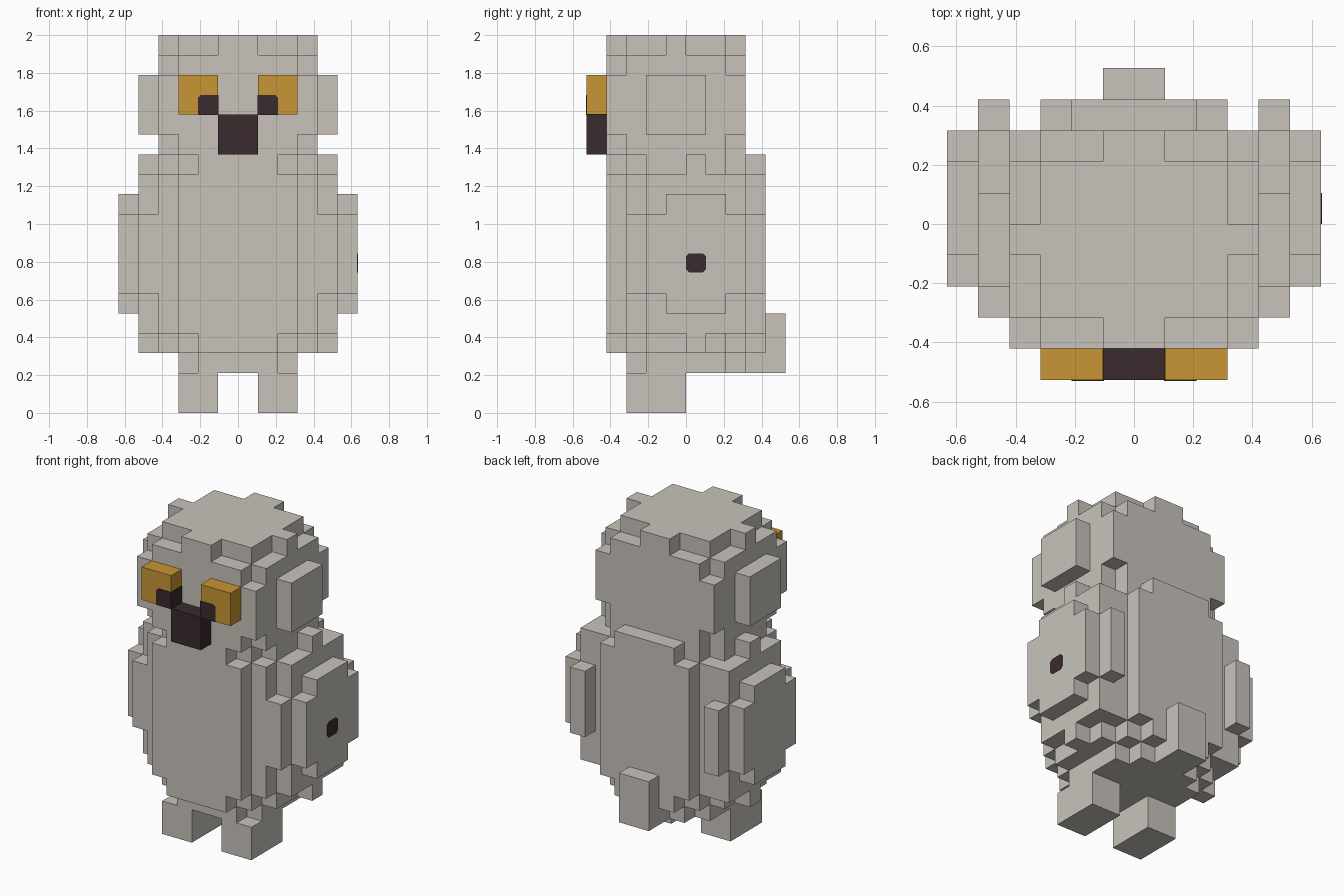
import bpy
import bmesh
from itertools import product
from mathutils import Vector

U = 2 / 19  # edge of one block

old = bpy.data.objects.get("Cube")
if old:
    bpy.data.objects.remove(old, do_unlink=True)


def material(name, rgb):
    mat = bpy.data.materials.new(name)
    mat.use_nodes = True
    color = (*rgb, 1)
    mat.diffuse_color = color
    mat.node_tree.nodes["Principled BSDF"].inputs["Base Color"].default_value = color
    return mat


PLUMAGE = material("pale_grey_plumage", (0.58, 0.55, 0.50))
GOLD = material("gold_eye", (0.58, 0.30, 0.035))
DARK = material("dark_brown", (0.042, 0.024, 0.026))


def finish(name, bm, mat):
    mesh = bpy.data.meshes.new(name)
    bm.normal_update()
    bm.to_mesh(mesh)
    bm.free()
    mesh.materials.append(mat)
    obj = bpy.data.objects.new(name, mesh)
    bpy.context.collection.objects.link(obj)
    return obj


def blocks(name, boxes, mat, side=1):
    """Outer skin of a union of block boxes (x0, x1, y0, y1, z0, z1)."""
    cells = set()
    for x0, x1, y0, y1, z0, z1 in boxes:
        if side < 0:
            x0, x1 = -x1, -x0
        cells.update(product(range(x0, x1), range(y0, y1), range(z0, z1)))
    bm = bmesh.new()
    for cell in cells:
        for axis, step in product(range(3), (0, 1)):
            near = list(cell)
            near[axis] += 2 * step - 1
            if tuple(near) in cells:
                continue
            b, c = (axis + 1) % 3, (axis + 2) % 3
            corners = []
            for db, dc in ((0, 0), (1, 0), (1, 1), (0, 1)):
                p = Vector(cell)
                p[axis] += step
                p[b] += db
                p[c] += dc
                corners.append(bm.verts.new(p * U))
            bm.faces.new(corners if step else corners[::-1])
    bmesh.ops.remove_doubles(bm, verts=bm.verts, dist=U / 100)
    bmesh.ops.dissolve_limit(bm, angle_limit=0.01, verts=bm.verts, edges=bm.edges)
    return finish(name, bm, mat)


def prism(name, outline, axis, lo, hi, mat):
    """Outline of two coordinates extruded along one axis."""
    bm = bmesh.new()

    def point(h, a, b):
        p = [a, b]
        p.insert(axis, h)
        return bm.verts.new(Vector(p) * U)

    face = bm.faces.new([point(lo, a, b) for a, b in outline])
    out = bmesh.ops.extrude_face_region(bm, geom=[face])
    shift = Vector()
    shift[axis] = (hi - lo) * U
    moved = [v for v in out["geom"] if isinstance(v, bmesh.types.BMVert)]
    bmesh.ops.translate(bm, vec=shift, verts=moved)
    bmesh.ops.recalc_face_normals(bm, faces=bm.faces)
    return finish(name, bm, mat)


# Rounded body and head, each a stack of overlapping blocks
blocks("body", [
    (-4, 4, -3, 3, 4, 12), (-3, 3, -4, 4, 4, 12),
    (-2, 2, -4, 4, 3, 13), (-3, 3, -3, 3, 3, 13), (-4, 4, -2, 2, 3, 13),
    (-2, 2, -3, 3, 2, 14), (-3, 3, -2, 2, 2, 14)], PLUMAGE)
blocks("head", [
    (-4, 4, -3, 2, 13, 18), (-3, 3, -4, 3, 13, 18), (-4, 4, -4, 3, 14, 17),
    (-3, 3, -3, 2, 12, 19), (-4, 4, -1, 0, 12, 19), (-1, 1, -4, 3, 12, 19)], PLUMAGE)
blocks("tail", [(-1, 1, 3, 5, 2, 5)], PLUMAGE)
blocks("beak", [(-1, 1, -5, -4, 13, 15)], DARK)

# Paired parts
for side, label in ((1, "left"), (-1, "right")):
    blocks(label + "_wing", [
        (4, 5, -3, 4, 6, 10), (4, 5, -2, 3, 4, 12), (4, 5, 0, 1, 3, 13),
        (5, 6, -2, 3, 6, 10), (5, 6, -1, 2, 5, 11)], PLUMAGE, side)
    blocks(label + "_ear", [(4, 5, -2, 1, 14, 17)], PLUMAGE, side)
    blocks(label + "_foot", [(1, 3, -3, 0, 0, 2)], PLUMAGE, side)
    blocks(label + "_eye", [(1, 3, -5, -4, 15, 17)], GOLD, side)
    # Pupil wraps the inner lower corner of the eye
    pupil = [(0.97, 14.98), (2, 14.98), (2, 15.85), (1.85, 16), (0.97, 16)]
    prism(label + "_pupil", [(side * x, z) for x, z in pupil], 1, -5.03, -4, DARK)

# Small spot on the left wing
a, b = 0.15, 0.85
spot = [(a, 0), (b, 0), (1, a), (1, b), (b, 1), (a, 1), (0, b), (0, a)]
prism("wing_spot", [(y, z * 0.95 + 7.07) for y, z in spot], 0, 5.99, 6.03, DARK)
